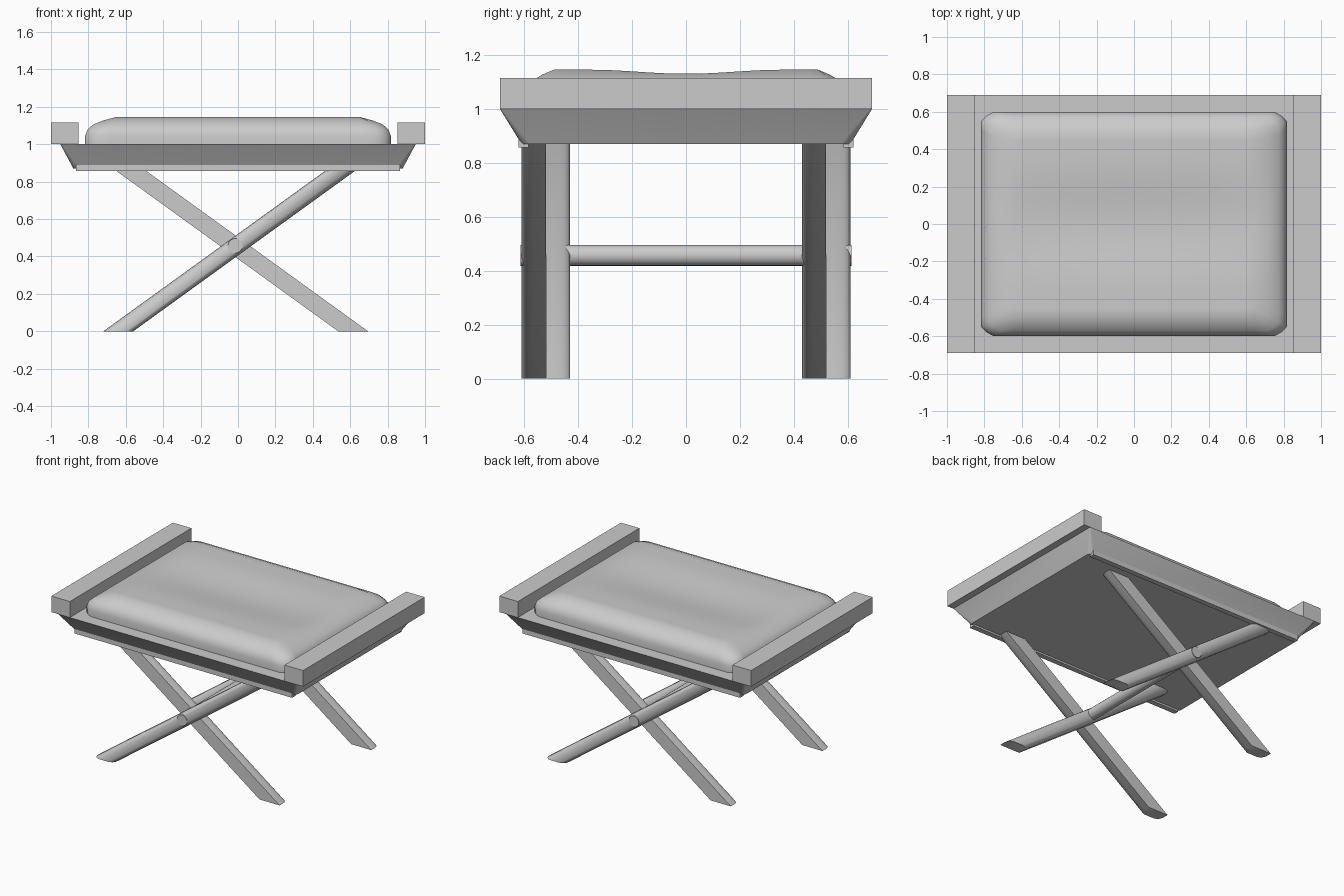
import bpy, bmesh, math

cube = bpy.data.objects.get("Cube")
if cube:
    bpy.data.objects.remove(cube, do_unlink=True)

grey = bpy.data.materials.new("light grey")
grey.use_nodes = True
COLOUR = (0.6, 0.6, 0.6, 1)
grey.diffuse_color = COLOUR
grey.node_tree.nodes["Principled BSDF"].inputs["Base Color"].default_value = COLOUR


def finish(name, bm, smooth=None):
    bmesh.ops.recalc_face_normals(bm, faces=bm.faces[:])
    mesh = bpy.data.meshes.new(name)
    bm.to_mesh(mesh)
    bm.free()
    mesh.materials.append(grey)
    ob = bpy.data.objects.new(name, mesh)
    bpy.context.collection.objects.link(ob)
    if smooth:
        bpy.ops.object.select_all(action='DESELECT')
        ob.select_set(True)
        bpy.context.view_layer.objects.active = ob
        bpy.ops.object.shade_smooth_by_angle(angle=math.radians(smooth))
    return ob


def box(name, x0, x1, y0, y1, z0, z1):
    bm = bmesh.new()
    bmesh.ops.create_cube(bm, size=1)
    for v in bm.verts:
        v.co = ((x0 + x1) / 2 + v.co.x * (x1 - x0),
                (y0 + y1) / 2 + v.co.y * (y1 - y0),
                (z0 + z1) / 2 + v.co.z * (z1 - z0))
    return finish(name, bm)


def loft(name, rings, smooth=None):
    """Capped skin through rings with equal point counts."""
    bm = bmesh.new()
    loops = [[bm.verts.new(p) for p in ring] for ring in rings]
    n = len(loops[0])
    for a, b in zip(loops, loops[1:]):
        for i in range(n):
            j = (i + 1) % n
            bm.faces.new((a[i], a[j], b[j], b[i]))
    bm.faces.new(loops[0])
    bm.faces.new(loops[-1])
    return finish(name, bm, smooth)


def rounded_rect(hx, hy, r, z, steps=4):
    pts = []
    for q, (sx, sy) in enumerate([(1, 1), (-1, 1), (-1, -1), (1, -1)]):
        for k in range(steps + 1):
            a = math.pi / 2 * (q + k / steps)
            pts.append((sx * (hx - r) + r * math.cos(a), sy * (hy - r) + r * math.sin(a), z))
    return pts


# Tapered tray under the seat
loft("seat_tray", [rounded_rect(0.88, 0.61, 0.035, 0.87),
                   rounded_rect(0.95, 0.69, 0.006, 1.0)], 30)

# Thin rails below the tray, and raised end rails
for side, label in ((-1, "front"), (1, "back")):
    y0, y1 = sorted((side * 0.585, side * 0.622))
    box(label + "_lower_rail", -0.865, 0.865, y0, y1, 0.857, 0.89)
for side, label in ((-1, "right"), (1, "left")):
    x0, x1 = sorted((side * 0.853, side * 1.0))
    box(label + "_end_rail", x0, x1, -0.69, 0.69, 1.0, 1.115)

# Cushion: sagging top grid with its border extruded down in rings
bm = bmesh.new()
bmesh.ops.create_grid(bm, x_segments=24, y_segments=24, size=1)
outer = [v for v in bm.verts if v.is_boundary]
edges = [e for e in bm.edges if e.is_boundary]
unit = {v: (v.co.x, v.co.y) for v in outer}
for v in bm.verts:
    x, y = v.co.x * 0.65, v.co.y * 0.49
    sag = 0.0
    if abs(y) < 0.36:
        sag = (0.015 + 0.012 * (1 - v.co.x ** 2)) * math.cos(math.pi * y / 0.72) ** 2
    v.co = (x, y, 1.146 - sag)
for hx, hy, z in [(0.72, 0.535, 1.127), (0.775, 0.57, 1.105), (0.805, 0.592, 1.078),
                  (0.817, 0.6, 1.045), (0.817, 0.6, 1.0)]:
    old = {(round(v.co.x, 5), round(v.co.y, 5), round(v.co.z, 5)): uv for v, uv in unit.items()}
    new = bmesh.ops.extrude_edge_only(bm, edges=edges)["geom"]
    edges = [g for g in new if isinstance(g, bmesh.types.BMEdge) and g.is_boundary]
    unit = {}
    for v in [g for g in new if isinstance(g, bmesh.types.BMVert)]:
        u, w = old[(round(v.co.x, 5), round(v.co.y, 5), round(v.co.z, 5))]
        unit[v] = (u, w)
        corner = 0.965 if abs(u) > 0.99 and abs(w) > 0.99 else 1
        v.co = (u * hx * corner, w * hy * corner, z)
finish("cushion", bm, 50)

# Crossed legs: one side flat, the other rounded; feet cut level with the floor
half = [(0.09, 0.08), (0.045, 0.08), (0.025, 0.075), (0.009, 0.062), (0.0, 0.042)]


def leg(name, foot_x, top_x, y, flip):
    section = [(w, y + flip * d) for d, w in half] + [(-w, y + flip * d) for d, w in reversed(half)]
    loft(name, [[(foot_x + x, sy, 0) for x, sy in section],
                [(top_x + x, sy, 0.875) for x, sy in section]], 40)


for mid, label in ((-0.52, "front"), (0.52, "back")):
    leg(label + "_leg_rising_left", -0.64, 0.57, mid - 0.09, 1)
    leg(label + "_leg_rising_right", 0.615, -0.595, mid + 0.09, -1)

# Round stretcher joining both crossings
loft("stretcher", [[(-0.015 + 0.039 * math.cos(math.tau * i / 20), y,
                     0.457 + 0.039 * math.sin(math.tau * i / 20)) for i in range(20)]
                   for y in (-0.614, 0.614)], 40)
